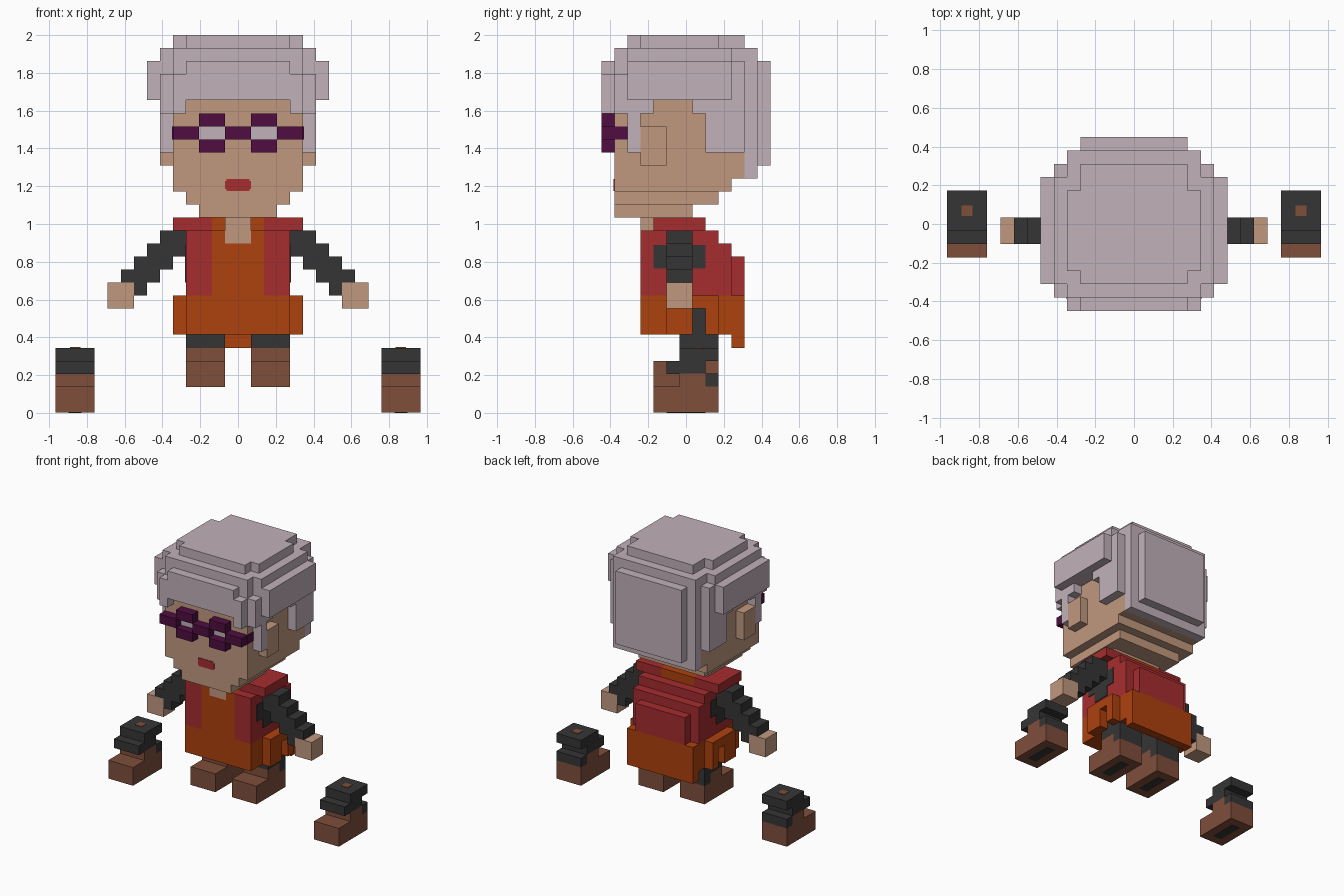
import bpy, bmesh
from mathutils import Vector

if "Cube" in bpy.data.objects:
    bpy.data.objects.remove(bpy.data.objects["Cube"], do_unlink=True)

U = 2 / 29  # one block


def material(name, rgb):
    lin = [((c / 255 + 0.055) / 1.055) ** 2.4 for c in rgb] + [1]
    m = bpy.data.materials.new(name)
    m.use_nodes = True
    m.diffuse_color = lin
    m.node_tree.nodes["Principled BSDF"].inputs["Base Color"].default_value = lin
    return m


HAIR = material("silver mauve hair", (193, 177, 185))
SKIN = material("skin", (193, 153, 127))
PURPLE = material("purple glasses", (80, 13, 66))
RED = material("red cloth", (166, 44, 47))
ORANGE = material("orange cloth", (174, 65, 13))
DARK = material("charcoal", (53, 53, 53))
BROWN = material("brown leather", (126, 78, 59))


def part(name, mat, boxes, mirror=False):
    """Boxes are (x0, x1, y0, y1, z0, z1) in blocks; mirror repeats them on -x."""
    bm = bmesh.new()
    if mirror:
        boxes = boxes + [(-b[1], -b[0]) + tuple(b[2:]) for b in boxes]
    for x0, x1, y0, y1, z0, z1 in boxes:
        lo, hi = Vector((x0, y0, z0)) * U, Vector((x1, y1, z1)) * U
        vs = bmesh.ops.create_cube(bm, size=1)["verts"]
        for v in vs:
            v.co = [lo[i] + (v.co[i] + 0.5) * (hi[i] - lo[i]) for i in range(3)]
    me = bpy.data.meshes.new(name)
    bm.to_mesh(me)
    bm.free()
    me.materials.append(mat)
    ob = bpy.data.objects.new(name, me)
    bpy.context.collection.objects.link(ob)
    return ob


# Head: chin steps up to the full face
part("head", SKIN, [
    (-3, 3, -5.5, 0.5, 15, 16),
    (-4, 4, -5.5, 2.5, 16, 17),
    (-5, 5, -5.5, 3.5, 17, 18),
    (-5, 5, -5.5, 4.5, 18, 24)])
part("ears", SKIN, [(5, 6, -3.5, -1.5, 19, 22)], True)
part("mouth", RED, [(-0.9, 0.9, -5.56, -5.5, 17.05, 17.95),
                    (-1, 1, -5.55, -5.5, 17.2, 17.8)])

# Hair: top cap, wide band, fringe, sides and back
part("hair_cap", HAIR, [
    (-4, 4, -4.5, 4.5, 28, 29), (-5, 5, -3.5, 2.5, 28, 29),
    (-6, 6, -4.5, 3.5, 27, 28), (-5, 5, -5.5, 5.5, 27, 28)])
part("hair_band", HAIR, [
    (-7, 7, -4.5, 3.5, 24, 27), (-6, 6, -5.5, 4.5, 24, 26),
    (-6, 6, -4.5, 4.5, 26, 27), (-5, 5, -5.5, 5.5, 24, 27)])
part("fringe", HAIR, [(-5, 5, -6.5, -5.5, 24, 26), (-4, 4, -6.5, -5.5, 26, 27)])
part("side_locks", HAIR, [
    (4, 5, -6.5, -5.5, 23, 24), (5, 6, -5.5, -2.5, 23, 24),
    (5, 6, -4.5, -3.5, 20, 23), (5, 6, 0.5, 1.5, 23, 24),
    (5, 6, 1.5, 4.5, 20, 24)], True)
part("back_hair", HAIR, [(-5, 5, 4.5, 5.5, 18, 27), (-4, 4, 5.5, 6.5, 19, 27)])

# Glasses
part("glasses_frame", PURPLE, [
    (1, 3, -6.5, -5.5, 20, 21), (1, 3, -6.5, -5.5, 22, 23),
    (0, 1, -6.5, -5.5, 21, 22), (3, 5, -6.5, -5.5, 21, 22),
    (4, 5.06, -5.6, -4.5, 21, 22)], True)
part("lenses", HAIR, [(1, 3, -5.6, -5.5, 21, 22)], True)

# Torso: red jacket over an orange front
part("neck", SKIN, [(-1, 1, -3.5, -2.5, 13, 15)])
part("jacket", RED, [
    (-4, 4, -2.5, 2.5, 9, 14), (-4, 4, 2.5, 3.5, 9, 13),
    (-3, 3, 3.5, 4.5, 9, 12)])
part("jacket_front_and_shoulders", RED, [
    (2, 4, -3.5, -2.5, 9, 14), (2, 5, -2.5, 1.5, 14, 15)], True)
part("shirt_front", ORANGE, [(-2, 2, -3.5, -2.5, 9, 13)])
part("shirt_collar", ORANGE, [(1, 2, -3.5, -2.5, 13, 14),
                              (0, 2, -2.5, 1.5, 14, 15)], True)

# Skirt: front block, back slab and side flaps with a notch
part("skirt", ORANGE, [
    (-4, 4, -3.5, -0.5, 6, 9), (-4, 4, -0.5, 2.5, 8, 9),
    (-4, 4, 2.5, 3.5, 6, 9), (-4, 4, 3.5, 4.5, 5, 9)])
part("skirt_flaps", ORANGE, [
    (4, 5, -1.5, 0.5, 6, 9), (4, 5, 0.5, 1.5, 8, 9),
    (4, 5, 1.5, 2.5, 6, 9)], True)

# Arms: stepped sleeves, armholes and hands
part("sleeves", DARK, [
    (4, 5, -1.5, 0.5, 12, 14), (5, 6, -1.5, 0.5, 11, 14),
    (6, 7, -1.5, 0.5, 10, 13), (7, 8, -1.5, 0.5, 9, 12),
    (8, 9, -1.5, 0.5, 10, 11)], True)
part("armholes", DARK, [(4, 4.08, -2.5, 1.5, 11.1, 12.9),
                        (4, 4.08, -1.5, 0.5, 10, 14)], True)
part("hands", SKIN, [(8, 10, -1.5, 0.5, 8, 10)], True)


# Boots: brown foot, ankle and dark heel patch, sole strip below
def boots(name, x, z):
    part(name, BROWN, [(x, x + 3, -2.5, 2.5, z, z + 2),
                       (x, x + 3, -0.5, 1.5, z + 2, z + 3)], True)
    part(name + "_heel_patch", DARK, [(x, x + 3, 1.5, 2.5, z + 2, z + 3)], True)
    part(name + "_sole", DARK, [(x + 1, x + 2, -1.5, 1.5, z - 0.03, z)], True)


boots("worn_boots", 1, 2)
part("legs", DARK, [(1, 4, -0.5, 2.5, 5, 8)], True)

boots("spare_boots", 11, 0.03)
part("spare_boot_tops", DARK, [(11, 14, -1.5, 1.5, 3, 4),
                               (11, 14, -0.5, 2.5, 4, 5)], True)
part("spare_boot_spots", BROWN, [(12.1, 12.9, 0.6, 1.4, 5, 5.05)], True)
